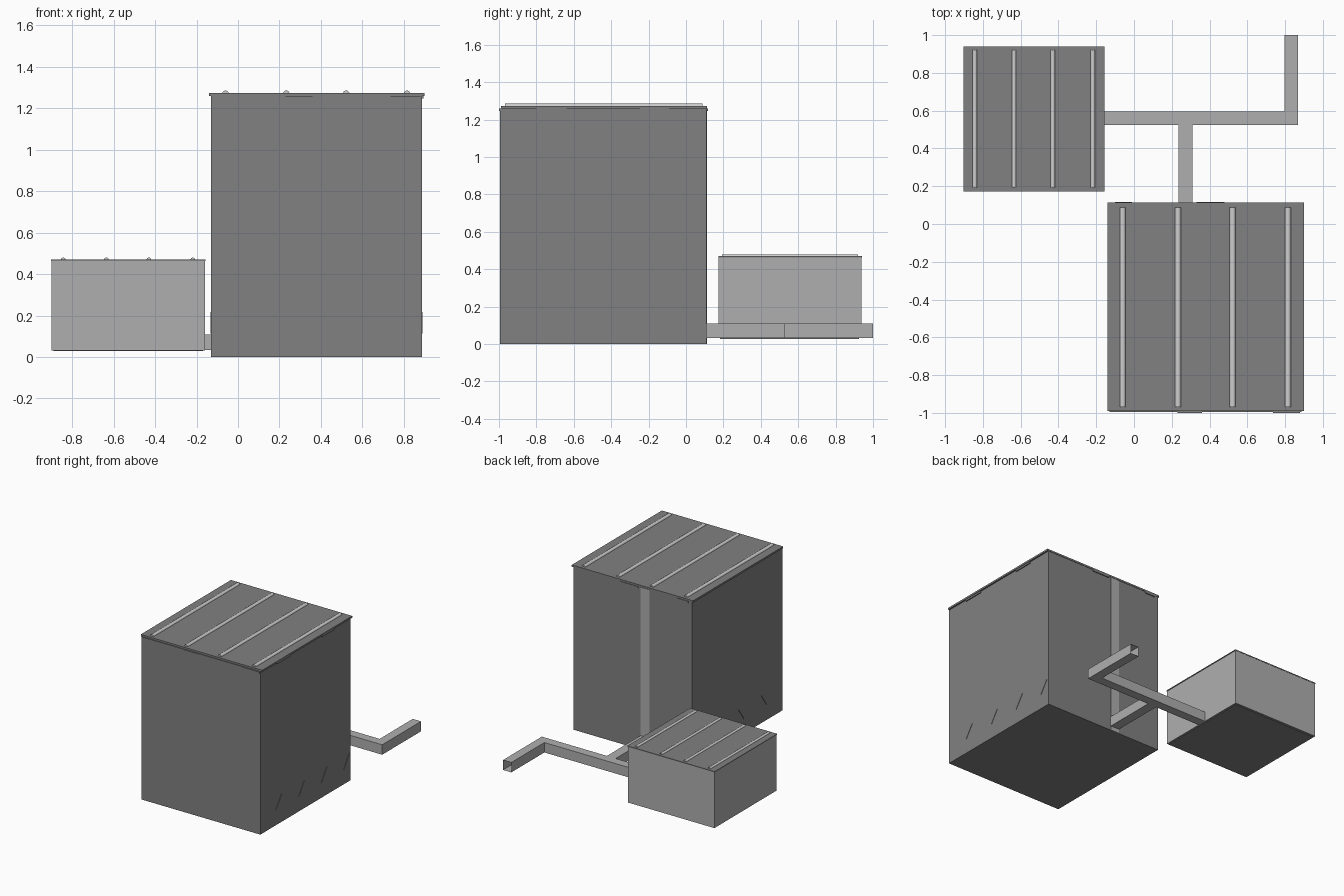
import bpy, bmesh, math
from mathutils import Matrix

if "Cube" in bpy.data.objects:
    bpy.data.objects.remove(bpy.data.objects["Cube"])


def mat(name, v):
    m = bpy.data.materials.new(name)
    m.diffuse_color = (v, v, v, 1)
    m.use_nodes = True
    m.node_tree.nodes["Principled BSDF"].inputs["Base Color"].default_value = m.diffuse_color
    return m


DARK = mat("dark_grey", 0.22)
LIGHT = mat("light_grey", 0.43)
PALE = mat("pale_grey", 0.62)


def finish(bm, name, material):
    me = bpy.data.meshes.new(name)
    bm.to_mesh(me)
    bm.free()
    me.materials.append(material)
    ob = bpy.data.objects.new(name, me)
    bpy.context.collection.objects.link(ob)
    return ob


def box(name, x, y, z, material, tilt=0.0, open_back=False):
    """Box from (min, max) ranges; tilt turns it about the x axis."""
    bm = bmesh.new()
    bmesh.ops.create_cube(bm, size=1)
    if open_back:
        ends = [f for f in bm.faces if f.normal.y > 0.9]
        bmesh.ops.delete(bm, geom=ends, context='FACES_ONLY')
    c = [(a + b) / 2 for a, b in (x, y, z)]
    s = [b - a for a, b in (x, y, z)]
    bm.transform(Matrix.Translation(c) @ Matrix.Rotation(tilt, 4, 'X')
                 @ Matrix.Diagonal((*s, 1)))
    return finish(bm, name, material)


def rib(name, x, y0, y1, z, r):
    """Round rod lying along y, half sunk in a roof."""
    bm = bmesh.new()
    bmesh.ops.create_cone(bm, cap_ends=True, segments=16, radius1=r, radius2=r, depth=y1 - y0)
    bm.transform(Matrix.Translation((x, (y0 + y1) / 2, z))
                 @ Matrix.Rotation(math.pi / 2, 4, 'X'))
    ob = finish(bm, name, PALE)
    bpy.ops.object.select_all(action='DESELECT')
    ob.select_set(True)
    bpy.context.view_layer.objects.active = ob
    bpy.ops.object.shade_smooth_by_angle(angle=math.radians(40))


# Tall block with overhanging roof
box("tall_block", (-0.13, 0.888), (-0.995, 0.11), (0, 1.26), DARK)
box("tall_roof", (-0.14, 0.90), (-0.99, 0.113), (1.26, 1.274), DARK)
for i, x in enumerate((-0.06, 0.233, 0.522, 0.815)):
    rib(f"tall_roof_rib_{i}", x, -0.968, 0.088, 1.27, 0.016)

# Full-height pale strip on the back wall
box("back_strip", (0.235, 0.31), (0.108, 0.113), (0, 1.258), LIGHT)

# Small clips below the roof edge
for i, (a, b) in enumerate(((-0.80, -0.64), (-0.245, -0.09))):
    box(f"side_clip_{i}", (0.886, 0.896), (a, b), (1.247, 1.26), DARK)
for i, (a, b) in enumerate(((0.23, 0.36), (0.735, 0.88))):
    box(f"front_clip_{i}", (a, b), (-1.0, -0.993), (1.247, 1.26), DARK)
for i, (a, b) in enumerate(((-0.10, -0.01), (0.33, 0.48))):
    box(f"back_clip_{i}", (a, b), (0.108, 0.117), (1.247, 1.26), DARK)

# Thin slanted slats low on both side walls
for i, y in enumerate((-0.77, -0.49, -0.215, 0.06)):
    for side, x in (("left", -0.13), ("right", 0.888)):
        box(f"{side}_slat_{i}", (x - 0.003, x + 0.003), (y - 0.003, y + 0.003),
            (0.105, 0.225), DARK, tilt=-0.6)

# Low block with dark lid and base
box("low_block", (-0.90, -0.16), (0.175, 0.938), (0.032, 0.464), LIGHT)
box("low_lid", (-0.903, -0.156), (0.173, 0.94), (0.464, 0.471), DARK)
box("low_base", (-0.89, -0.17), (0.183, 0.925), (0.028, 0.033), DARK)
for i, x in enumerate((-0.843, -0.635, -0.43, -0.218)):
    rib(f"low_lid_rib_{i}", x, 0.192, 0.92, 0.468, 0.012)

# Square duct: cross run, link to the tall block, open-ended outlet
Z = (0.033, 0.11)
box("duct_run", (-0.165, 0.797), (0.525, 0.595), Z, LIGHT)
box("duct_link", (0.235, 0.31), (0.105, 0.527), Z, LIGHT)
box("duct_outlet", (0.797, 0.868), (0.525, 1.0), Z, LIGHT, open_back=True)
